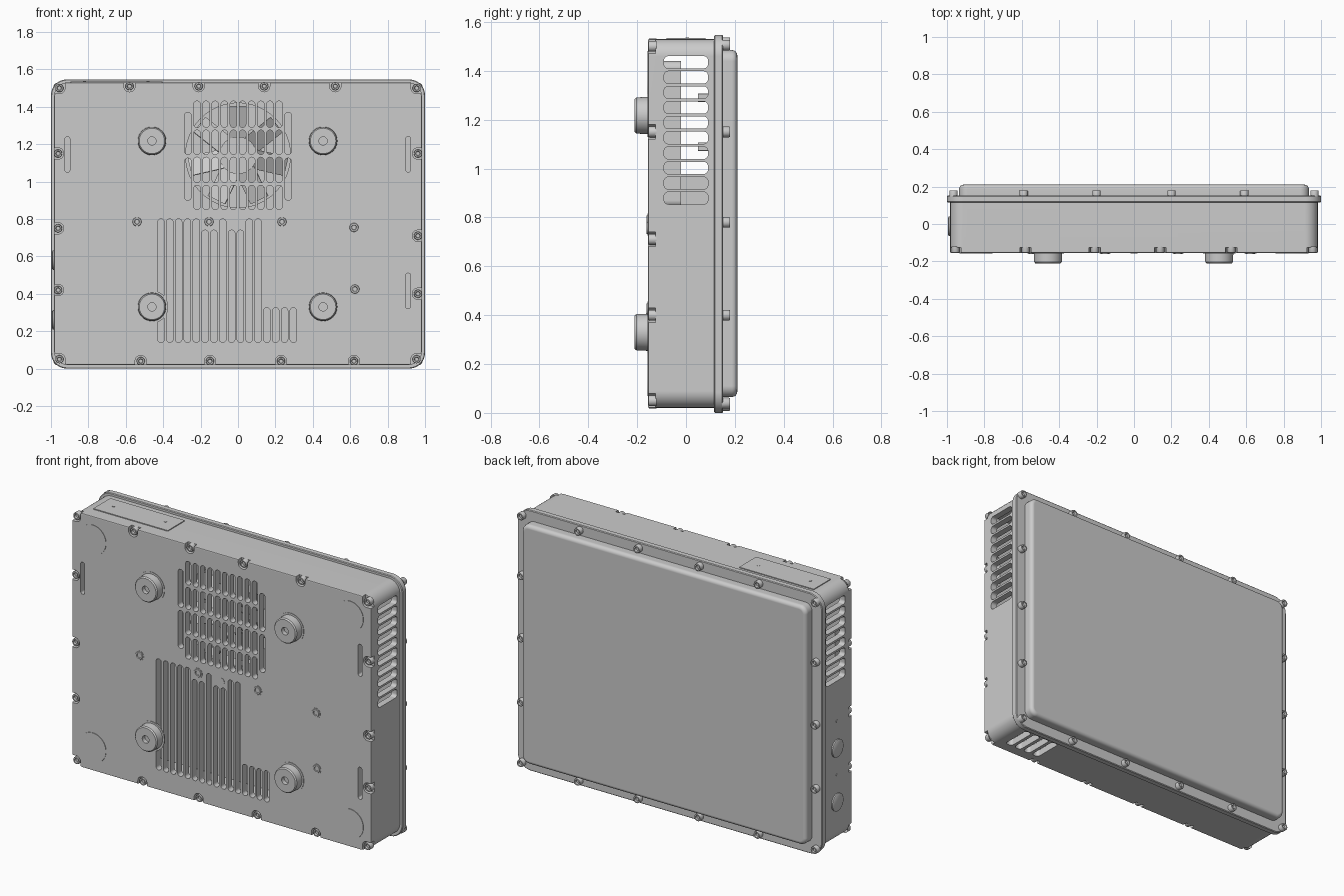
import bpy, bmesh, math
from mathutils import Vector, Matrix

cube = bpy.data.objects.get("Cube")
if cube:
    bpy.data.objects.remove(cube, do_unlink=True)

GREY = (0.6, 0.6, 0.6, 1)
grey = bpy.data.materials.new("painted grey metal")
grey.use_nodes = True
grey.diffuse_color = GREY
grey.node_tree.nodes["Principled BSDF"].inputs["Base Color"].default_value = GREY


def finish(bm, name):
    bmesh.ops.recalc_face_normals(bm, faces=bm.faces)
    mesh = bpy.data.meshes.new(name)
    bm.to_mesh(mesh)
    bm.free()
    mesh.materials.append(grey)
    ob = bpy.data.objects.new(name, mesh)
    bpy.context.collection.objects.link(ob)
    return ob


def smooth(ob):
    bpy.ops.object.select_all(action='DESELECT')
    ob.select_set(True)
    bpy.context.view_layer.objects.active = ob
    bpy.ops.object.shade_smooth_by_angle(angle=math.radians(35))
    return ob


def add_prism(bm, axis, u, v, w, h, r, a, b, seg=6):
    """Rounded rectangle centred on (u, v), extruded from a to b along an axis."""
    place = {'x': lambda p, q, t: (t, p, q),
             'y': lambda p, q, t: (p, t, q),
             'z': lambda p, q, t: (p, q, t)}[axis]
    r = min(r, w / 2 - 0.0005, h / 2 - 0.0005)
    outline = []
    for k, (sx, sy) in enumerate(((1, 1), (-1, 1), (-1, -1), (1, -1))):
        for i in range(seg + 1):
            t = (k + i / seg) * math.pi / 2
            outline.append((u + sx * (w / 2 - r) + r * math.cos(t),
                            v + sy * (h / 2 - r) + r * math.sin(t)))
    lo = [bm.verts.new(place(p, q, a)) for p, q in outline]
    hi = [bm.verts.new(place(p, q, b)) for p, q in outline]
    bm.faces.new(lo)
    bm.faces.new(hi[::-1])
    n = len(lo)
    for i in range(n):
        j = (i + 1) % n
        bm.faces.new((lo[i], hi[i], hi[j], lo[j]))


def prism(name, *args, **kw):
    bm = bmesh.new()
    add_prism(bm, *args, **kw)
    return finish(bm, name)


def lathe(name, pos, direction, profile, steps=32):
    """Turned part: profile of (radius, height) pairs along a direction."""
    bm = bmesh.new()
    vs = [bm.verts.new((r, 0, h)) for r, h in profile]
    es = [bm.edges.new(p) for p in zip(vs, vs[1:])]
    bmesh.ops.spin(bm, geom=vs + es, cent=(0, 0, 0), axis=(0, 0, 1),
                   angle=math.tau, steps=steps)
    bmesh.ops.remove_doubles(bm, verts=bm.verts, dist=1e-5)
    turn = Vector(direction).to_track_quat('Z', 'Y').to_matrix().to_4x4()
    bm.transform(Matrix.Translation(pos) @ turn)
    return smooth(finish(bm, name))


def bevel(ob, width, segments):
    m = ob.modifiers.new("rounded edge", 'BEVEL')
    m.width, m.segments = width, segments
    m.limit_method, m.angle_limit = 'ANGLE', math.radians(60)


def bake(ob, *cutters):
    """Apply the modifiers, subtract the cutters and keep flat faces flat."""
    for c in cutters:
        c.hide_render = True
        m = ob.modifiers.new("cut", 'BOOLEAN')
        m.operation, m.solver, m.object = 'DIFFERENCE', 'EXACT', c
        m.use_self = True
    deps = bpy.context.evaluated_depsgraph_get()
    ob.data = bpy.data.meshes.new_from_object(ob.evaluated_get(deps))
    ob.modifiers.clear()
    for c in cutters:
        bpy.data.objects.remove(c, do_unlink=True)
    smooth(ob)
    ob.modifiers.new("flat shading", 'WEIGHTED_NORMAL').keep_sharp = True


MID = 0.775      # height of the case centre
FRONT = -0.155   # front face
OUT, BACK = (0, -1, 0), (0, 1, 0)

# Front screw positions, each with the way its notch opens
screws = [(x, 1.51, 0, 1) for x in (-0.58, -0.21, 0.14, 0.52)]
screws += [(x, 0.04, 0, -1) for x in (-0.52, -0.15, 0.23, 0.62)]
screws += [(-0.962, z, -1, 0) for z in (1.15, 0.75, 0.42)]
screws += [(0.962, z, 1, 0) for z in (1.15, 0.71, 0.40)]
screws += [(s * 0.955, z, s, t) for s in (-1, 1) for z, t in ((1.5, 1), (0.05, -1))]

# Cutters for the vents
cut = bmesh.new()


def front_slot(x, z0, z1, w=0.035):
    add_prism(cut, 'y', x, (z0 + z1) / 2, w, z1 - z0, w / 2, -0.2, -0.1)


for i in range(12):                                  # fan grille
    x = (i - 5.5) * 0.0487
    if i in (0, 11):
        rows = ((0.9, 1.125), (1.145, 1.37))
    else:
        rows = ((0.85, 0.98), (0.995, 1.13), (1.145, 1.275), (1.29, 1.43))
    for z0, z1 in rows:
        front_slot(x, z0, z1)
for i in range(16):                                  # lower vent
    top = 0.325 if i > 11 else 0.74 if i in (5, 6, 8, 9) else 0.8
    front_slot(-0.412 + i * 0.0472, 0.14, top)
for x, z in ((-0.912, 1.05), (0.91, 1.05), (0.91, 0.32)):
    front_slot(x, z, z + 0.19, 0.026)
for s, count in ((1, 10), (-1, 8)):                  # side louvres
    for i in range(count):
        add_prism(cut, 'x', 0, 1.435 - i * 0.0618, 0.18, 0.05, 0.018,
                  s * 0.9, s * 1.1)
for i in range(4):                                   # bottom louvres
    add_prism(cut, 'z', 0.66 + i * 0.065, 0, 0.045, 0.18, 0.018, -0.1, 0.1)
vents = finish(cut, "vent_cutter")

# Cutter for the screw notches
cut = bmesh.new()
for x, z, dx, dz in screws:
    add_prism(cut, 'y', x + dx * 0.04, z + dz * 0.04, 0.06 + abs(dx) * 0.08,
              0.06 + abs(dz) * 0.08, 0.029, -0.2, FRONT + 0.03)
notches = finish(cut, "notch_cutter")

# Hollow case with vents and notches
case = prism("case", 'y', 0, MID, 1.965, 1.51, 0.07, FRONT, 0.13)
bevel(case, 0.008, 2)
cavity = prism("cavity_cutter", 'y', 0, MID, 1.89, 1.43, 0.04, FRONT + 0.04, 0.2)
bake(case, cavity, vents, notches)

# Back flange and raised cover
flange = prism("flange", 'y', 0, MID - 0.002, 2.0, 1.546, 0.085, 0.115, 0.152, seg=10)
bevel(flange, 0.004, 1)
bake(flange)
cover = prism("back_cover", 'y', 0, MID, 1.87, 1.42, 0.045, 0.12, 0.21)
bevel(cover, 0.022, 4)
bake(cover)

# Screws
SCREW = [(0, 0.018), (0.01, 0.018), (0.013, 0.028), (0.02, 0.028),
         (0.022, 0.024), (0.022, -0.005)]
for x, z, dx, dz in screws:
    lathe("front_screw", (x, FRONT + 0.03, z), OUT, SCREW, 16)
back = [(x, z) for x in (-0.59, -0.2, 0.2, 0.59) for z in (0.03, 1.515)]
back += [(s * 0.965, z) for s in (-1, 1) for z in (0.04, 0.4, 0.78, 1.15, 1.505)]
for x, z in back:
    lathe("back_screw", (x, 0.152, z), BACK, SCREW, 16)

# Feet and flat corner pads
FOOT = [(0, 0.03), (0.022, 0.03), (0.022, 0.055), (0.068, 0.055), (0.074, 0.048),
        (0.076, 0.003), (0.087, 0.003), (0.087, -0.005)]
for x in (-0.46, 0.455):
    for z in (0.33, 1.217):
        lathe("foot", (x, FRONT, z), OUT, FOOT, 40)
for x in (-0.845, 0.845):
    for z in (0.158, 1.392):
        lathe("corner_pad", (x, FRONT, z), OUT,
              [(0, 0.003), (0.088, 0.003), (0.088, -0.003)], 48)

# Small fasteners on the front
for x, z in ((-0.54, 0.785), (-0.155, 0.785), (0.235, 0.785), (0.62, 0.755), (0.625, 0.425)):
    lathe("fastener", (x, FRONT, z), OUT,
          [(0, 0.001), (0.012, 0.001), (0.014, 0.006), (0.022, 0.006),
           (0.024, 0.002), (0.03, 0.002), (0.03, -0.005)], 24)
lathe("sensor_cap", (0, FRONT, 0.777), OUT, [(0, 0.002), (0.02, 0.002), (0.02, -0.005)], 24)

# Plugs on the right side
for z in (0.58, 0.26):
    lathe("side_plug", (-0.98, -0.012, z), (-1, 0, 0),
          [(0, 0.014), (0.045, 0.014), (0.052, 0.01), (0.052, -0.005)])
    lathe("side_rivet", (-0.98, -0.012, z + 0.16), (-1, 0, 0),
          [(0, 0.005), (0.008, 0.005), (0.008, -0.005)], 12)

# Thin plate with two rivets on top
prism("top_plate", 'z', -0.65, 0, 0.49, 0.16, 0.004, 1.526, 1.535)
for x in (-0.82, -0.48):
    lathe("plate_rivet", (x, 0.005, 1.534), (0, 0, 1),
          [(0, 0.003), (0.008, 0.003), (0.008, -0.003)], 12)

# Fan behind the grille
FAN = 1.14
frame = prism("fan_frame", 'y', 0, FAN, 0.6, 0.6, 0.03, -0.114, -0.02)
bake(frame, prism("fan_cutter", 'y', 0, FAN, 0.56, 0.56, 0.28, -0.2, 0.1, seg=12))
lathe("fan_hub", (0, -0.03, FAN), OUT, [(0, 0.06), (0.1, 0.06), (0.1, 0), (0, 0)])
for i in range(7):
    blade = prism("fan_blade", 'z', 0, 0, 0.12, 0.008, 0.003, 0.09, 0.265, seg=2)
    blade.data.transform(Matrix.Translation((0, -0.06, FAN))
                         @ Matrix.Rotation(i * math.tau / 7, 4, 'Y')
                         @ Matrix.Rotation(math.radians(30), 4, 'Z'))
for z in (1.29, 1.09):
    prism("inner_bracket", 'y', 0.5, z, 0.06, 0.035, 0.003, 0.05, 0.12)
